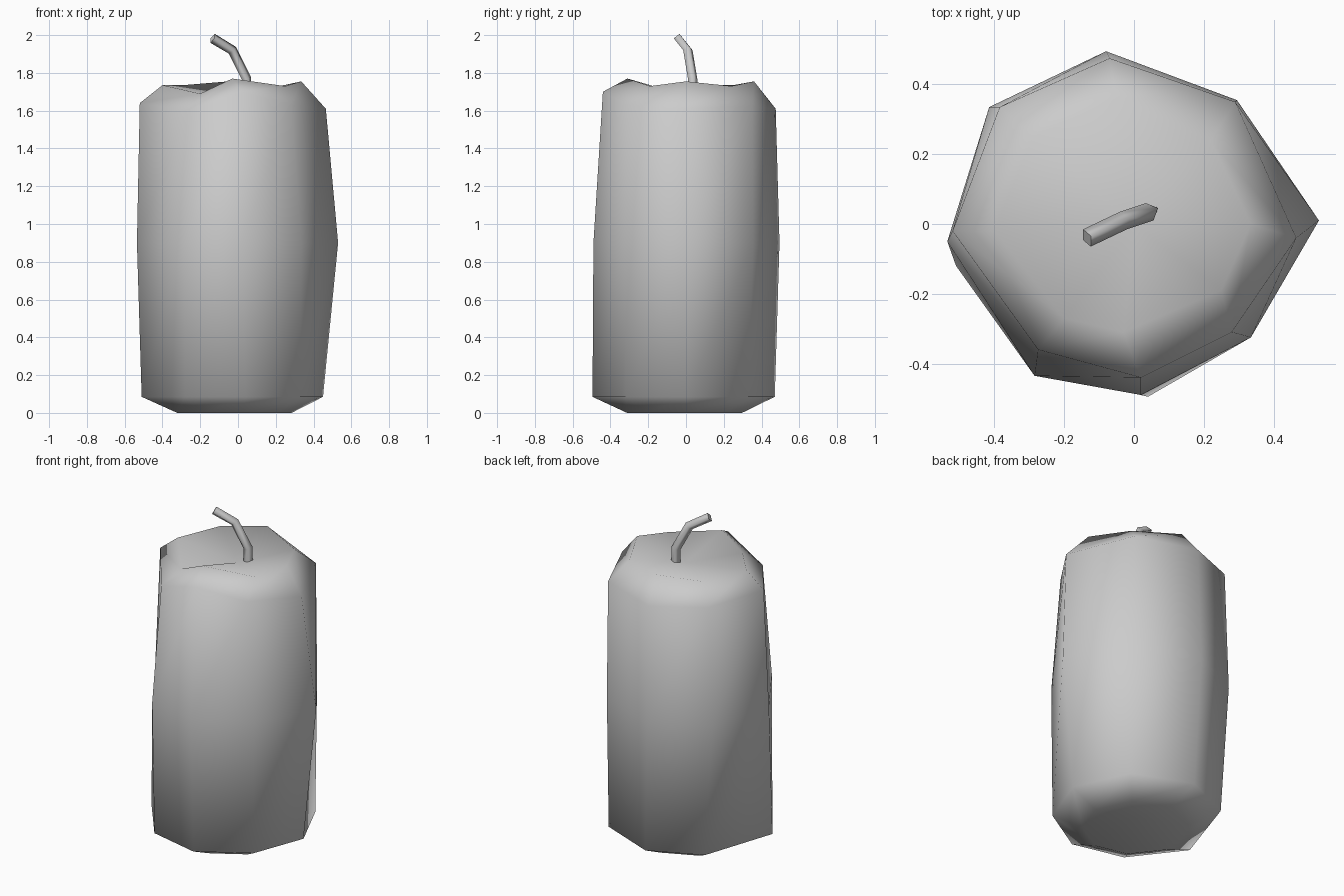
import bpy
import bmesh
from mathutils import Vector

default_cube = bpy.data.objects.get("Cube")
if default_cube:
    bpy.data.objects.remove(default_cube, do_unlink=True)


def make_material(name, color):
    material = bpy.data.materials.new(name)
    material.use_nodes = True
    material.diffuse_color = color
    shader = next(n for n in material.node_tree.nodes if n.type == "BSDF_PRINCIPLED")
    shader.inputs["Base Color"].default_value = color
    return material


def finish_object(bm, name, material):
    bmesh.ops.recalc_face_normals(bm, faces=bm.faces[:])
    for face in bm.faces:
        face.smooth = True
    mesh = bpy.data.meshes.new(name)
    bm.to_mesh(mesh)
    bm.free()
    mesh.materials.append(material)
    obj = bpy.data.objects.new(name, mesh)
    bpy.context.collection.objects.link(obj)
    return obj


def loft(bm, rings):
    """Join equal rings of points with quads and return the vertex rings."""
    loops = [[bm.verts.new(point) for point in ring] for ring in rings]
    for lower, upper in zip(loops, loops[1:]):
        for i in range(len(lower)):
            j = (i + 1) % len(lower)
            bm.faces.new((lower[i], lower[j], upper[j], upper[i]))
    return loops


def fan(bm, loop, center):
    """Close a ring with triangles that meet at a sunken centre."""
    hub = bm.verts.new(center)
    for i, vert in enumerate(loop):
        bm.faces.new((vert, loop[(i + 1) % len(loop)], hub))


def flat_ring(plan, z, scale=1):
    return [(x * scale, y * scale, z) for x, y in plan]


gray = make_material("plain gray", (0.6, 0.6, 0.6, 1))

# Uneven eight-sided wax body, counter-clockwise from the right corner
foot_plan = [(.45, 0), (.3, .33), (-.05, .47), (-.36, .33),
             (-.51, -.12), (-.28, -.42), (.04, -.495), (.33, -.32)]
middle_plan = [(.53, .01), (.295, .355), (-.08, .495), (-.415, .335),
               (-.535, -.05), (-.285, -.435), (.02, -.49), (.335, -.325)]
shoulder = [(.465, -.04, 1.61), (.29, .35, 1.62), (-.07, .475, 1.61),
            (-.385, .335, 1.63), (-.52, -.02, 1.64), (-.275, -.36, 1.6),
            (.02, -.44, 1.7), (.28, -.31, 1.63)]
rim = [(.335, 0, 1.755), (.22, .24, 1.73), (-.05, .36, 1.755),
       (-.29, .25, 1.735), (-.4, -.02, 1.735), (-.2, -.27, 1.69),
       (-.03, -.31, 1.77), (.25, -.19, 1.73)]
body = bmesh.new()
loops = loft(body, [flat_ring(foot_plan, 0, .63), flat_ring(foot_plan, .085),
                    flat_ring(middle_plan, .9), shoulder, rim])
fan(body, loops[0], (0, 0, .05))
fan(body, loops[-1], (0, 0, 1.68))
finish_object(body, "candle_body", gray)

# Bent four-sided wick
path = [Vector(p) for p in ((.045, .035, 1.65), (.045, .035, 1.77),
                            (-.03, .01, 1.92), (-.135, -.04, 1.983))]
wick_radius = .027
side = Vector((-.4, .9, 0)).normalized()
sections = []
for i, point in enumerate(path):
    along = path[min(i + 1, len(path) - 1)] - path[max(i - 1, 0)]
    across = along.normalized().cross(side).normalized()
    sections.append([point + wick_radius * d for d in (side, across, -side, -across)])
wick = bmesh.new()
wick_loops = loft(wick, sections)
for end in (wick_loops[0], wick_loops[-1]):
    wick.faces.new(end)
wick_object = finish_object(wick, "wick", gray)
for polygon in wick_object.data.polygons[-2:]:
    polygon.use_smooth = False
